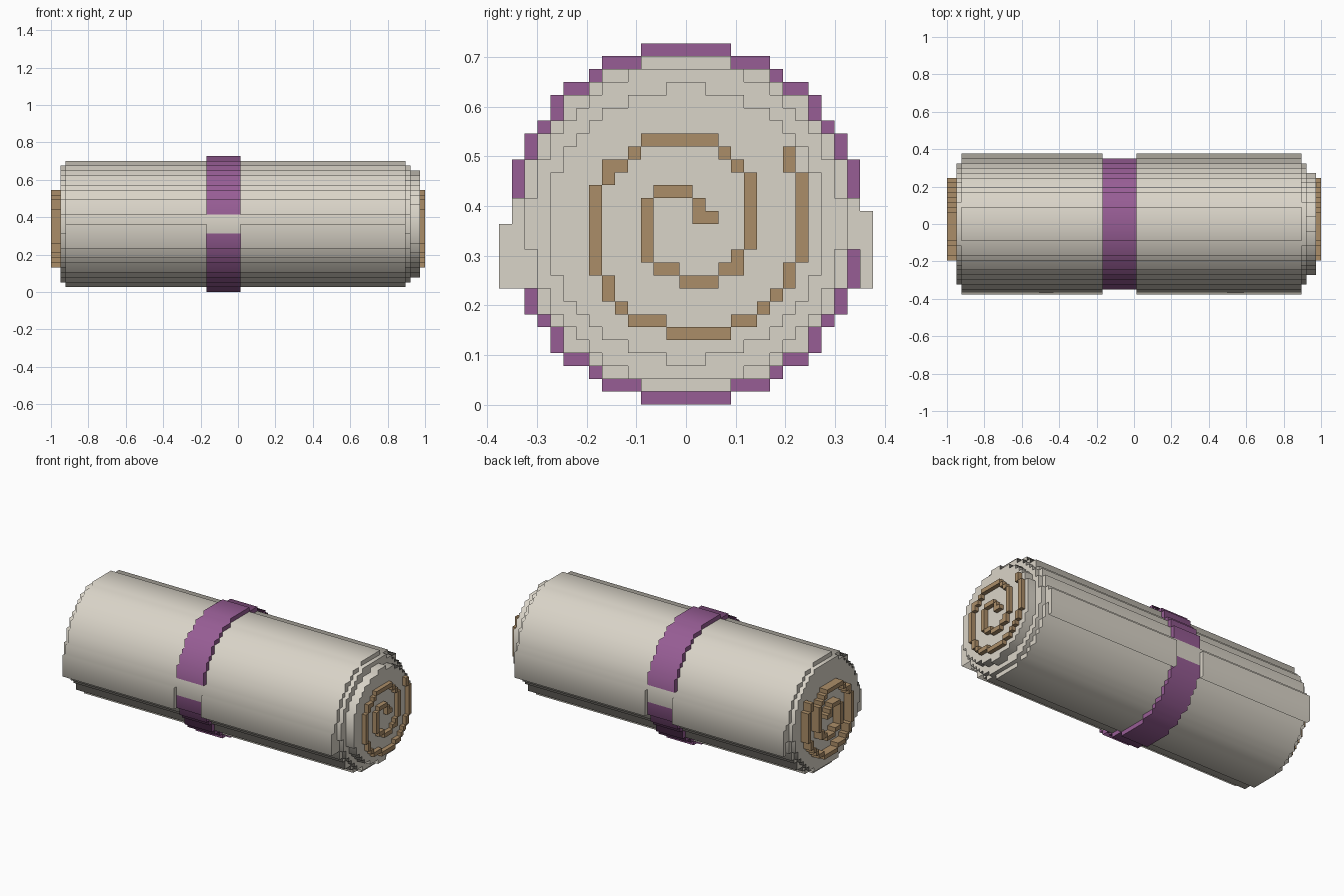
import bpy
from mathutils import Vector

cube = bpy.data.objects.get("Cube")
if cube:
    bpy.data.objects.remove(cube)

UNIT = 2 / 77            # edge of one block
MID_Y, MID_Z = 14.5, 14  # roll axis, in blocks


def material(name, rgb):
    m = bpy.data.materials.new(name)
    m.use_nodes = True
    colour = (*rgb, 1)
    m.diffuse_color = colour
    m.node_tree.nodes["Principled BSDF"].inputs["Base Color"].default_value = colour
    return m


PAPER = material("cream_paper", (0.70, 0.66, 0.58))
RIBBON = material("purple_ribbon", (0.31, 0.11, 0.30))
EDGE = material("brown_edge", (0.41, 0.27, 0.14))


def disc(radius):
    """Blocks of the cross-section whose centres lie inside a circle."""
    return {(i, k) for i in range(29) for k in range(28)
            if (i + 0.5 - MID_Y) ** 2 + (k + 0.5 - MID_Z) ** 2 < radius ** 2}


def prism(name, cells, start, end, mat, rounded=True):
    """Extrude a set of cross-section blocks along x."""
    index, verts, faces, is_side = {}, [], [], []

    def vert(j, i, k):
        if (j, i, k) not in index:
            index[j, i, k] = len(verts)
            verts.append((j * UNIT - 1, (i - MID_Y) * UNIT, k * UNIT))
        return index[j, i, k]

    for i, k in sorted(cells):
        ring = [(i, k), (i + 1, k), (i + 1, k + 1), (i, k + 1)]
        faces.append([vert(end, *p) for p in ring])
        faces.append([vert(start, *p) for p in reversed(ring)])
        is_side += [False, False]
        neighbours = [(i, k - 1), (i + 1, k), (i, k + 1), (i - 1, k)]
        for n, beside in enumerate(neighbours):
            if beside not in cells:
                a, b = ring[n], ring[(n + 1) % 4]
                faces.append([vert(start, *a), vert(start, *b),
                              vert(end, *b), vert(end, *a)])
                is_side.append(True)

    mesh = bpy.data.meshes.new(name)
    mesh.from_pydata(verts, [], faces)
    mesh.materials.append(mat)
    mesh.update()
    obj = bpy.data.objects.new(name, mesh)
    bpy.context.collection.objects.link(obj)

    # Round shading across the steps, flat shading on the ends
    if rounded:
        mesh.polygons.foreach_set("use_smooth", [True] * len(mesh.polygons))
        normals = []
        for face, side in zip(mesh.polygons, is_side):
            for v in face.vertices:
                p = mesh.vertices[v].co
                out = Vector((0, p.y, p.z - MID_Z * UNIT)).normalized()
                normals.append(out if side else face.normal.copy())
        mesh.normals_split_custom_set(normals)
    return obj


# Paper roll with stepped ends
roll = disc(13.1)
prism("paper_roll", roll, 3, 73, PAPER)
prism("left_end_step", disc(12.2), 73, 74, PAPER)
prism("left_end_core", disc(10.6), 74, 76, PAPER)
prism("right_end_step", disc(12.2), 2, 3, PAPER)

# Ribbon around the middle
prism("ribbon", disc(13.87) - roll, 32, 39, RIBBON)

# Loose paper edges along the front and back
front_flap = {(i, k) for i in (0, 1) for k in range(9, 14)} - roll
back_flap = {(28, k) for k in range(9, 15)}
for side, start, end in (("right", 3, 32), ("left", 39, 73)):
    prism("front_flap_" + side, front_flap, start, end, PAPER)
    prism("back_flap_" + side, back_flap, start, end, PAPER)

# Rolled edge: a spiral of blocks on each end
corners = [(22, 19), (22, 18), (23, 17), (23, 11), (22, 10), (22, 9), (20, 7),
           (18, 6), (17, 5), (13, 5), (11, 6), (9, 7), (7, 10), (7, 16),
           (8, 18), (10, 19), (12, 20), (15, 20), (17, 19), (19, 17),
           (19, 12), (18, 10), (16, 9), (14, 9), (12, 10), (11, 11),
           (11, 15), (13, 16), (14, 16), (15, 15), (15, 14), (16, 14)]
spiral = set()
for (ai, ak), (bi, bk) in zip(corners, corners[1:]):
    steps = max(abs(bi - ai), abs(bk - ak))
    for s in range(steps + 1):
        t = s / steps
        spiral.add((round(ai + (bi - ai) * t), round(ak + (bk - ak) * t)))
prism("left_spiral", spiral, 76, 77, EDGE, rounded=False)
prism("right_spiral", spiral, 0, 2, EDGE, rounded=False)
